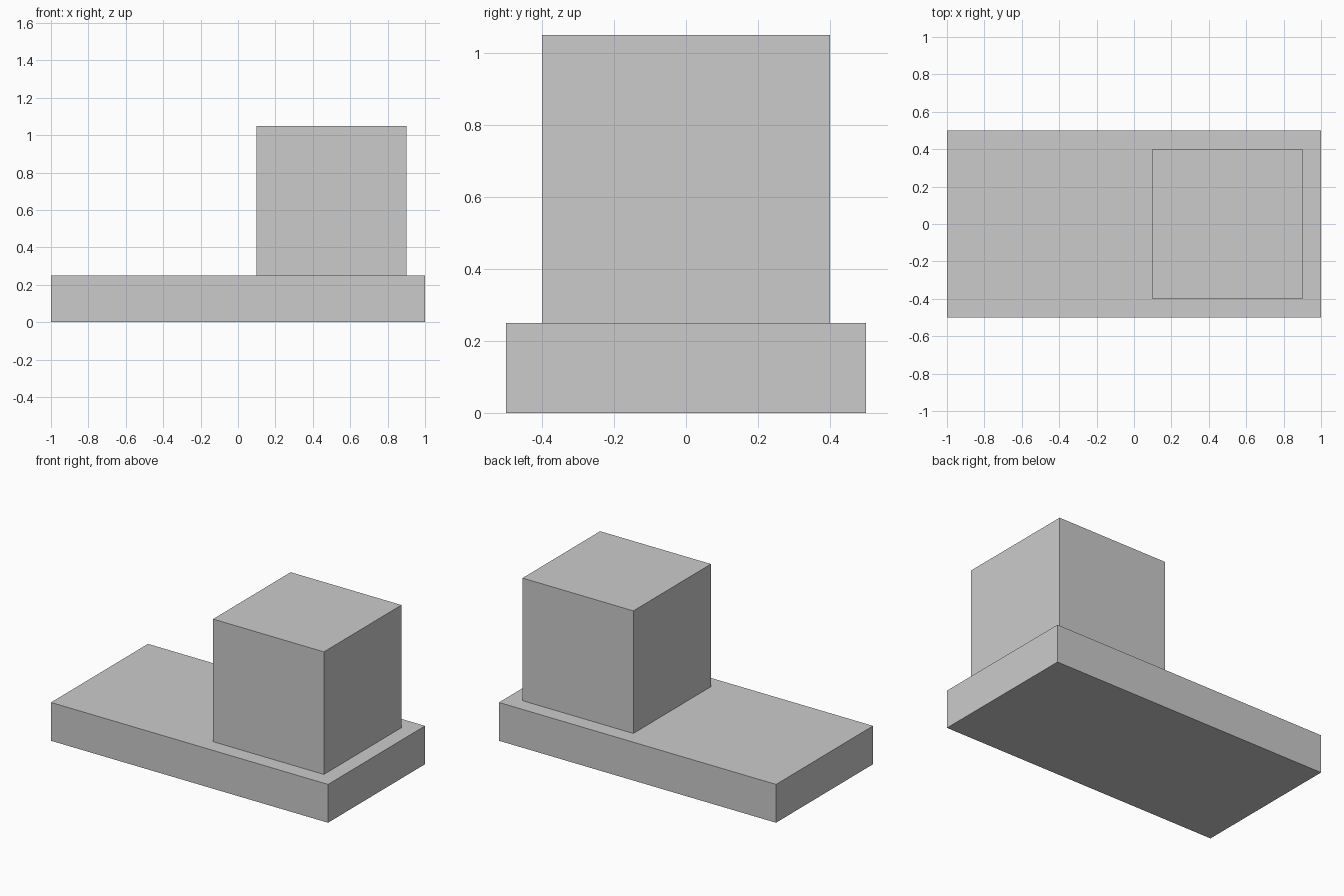
import bpy

if "Cube" in bpy.data.objects:
    bpy.data.objects.remove(bpy.data.objects["Cube"])


def box(name, low, high):
    """Add a box spanning two opposite corners."""
    centre = [(a + b) / 2 for a, b in zip(low, high)]
    size = [b - a for a, b in zip(low, high)]
    bpy.ops.mesh.primitive_cube_add(size=1, location=centre)
    obj = bpy.context.object
    obj.name = name
    obj.scale = size
    bpy.ops.object.transform_apply(location=False, rotation=False, scale=True)
    return obj


# Flat base slab
box("base_slab", (-1.0, -0.5, 0.0), (1.0, 0.5, 0.25))

# Cube standing on the right end of the slab
box("upper_block", (0.1, -0.4, 0.25), (0.9, 0.4, 1.05))
